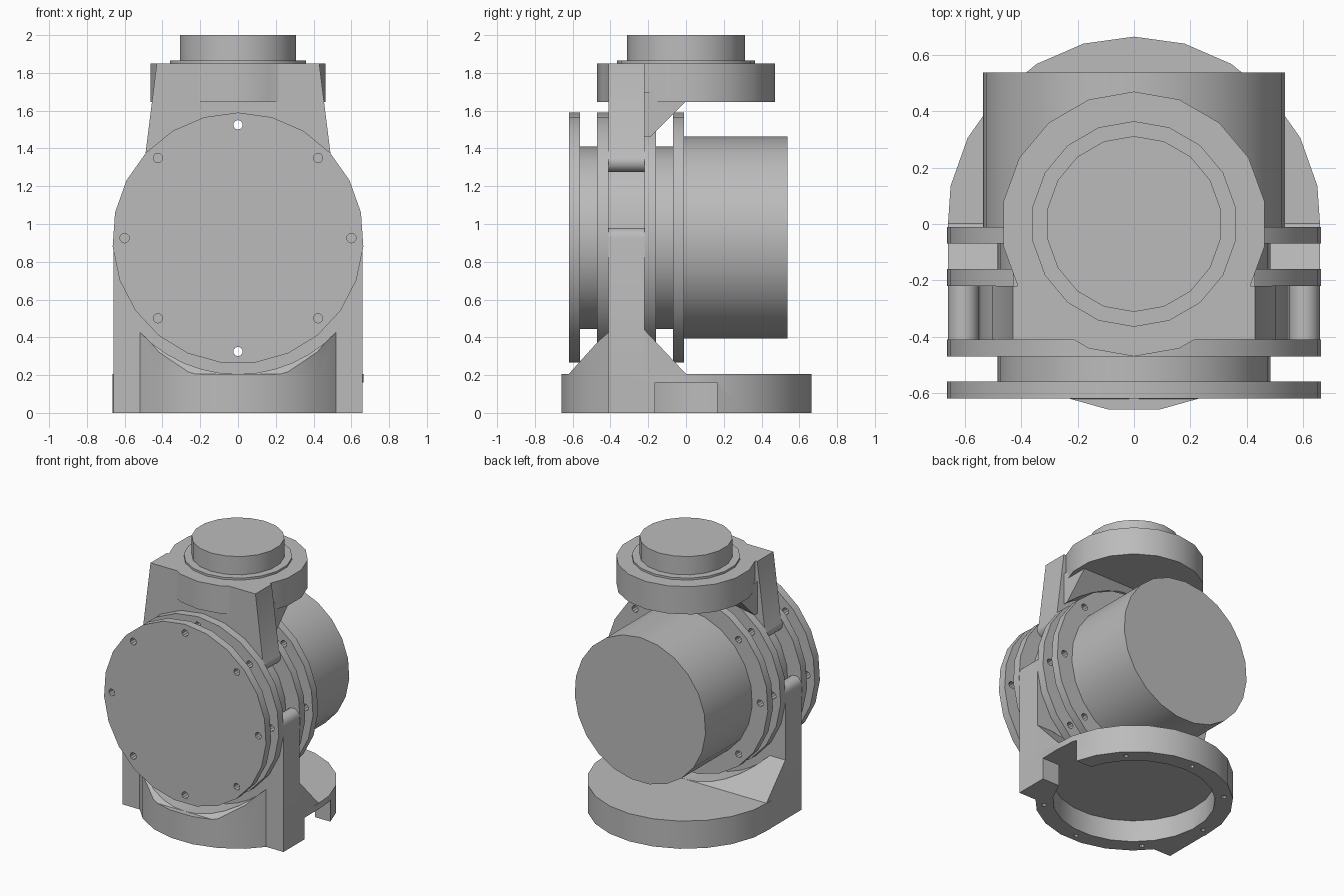
import bpy
import bmesh
import math

if "Cube" in bpy.data.objects:
    bpy.data.objects.remove(bpy.data.objects["Cube"], do_unlink=True)

grey = bpy.data.materials.new("machine grey")
grey.use_nodes = True
grey.diffuse_color = (0.5, 0.5, 0.5, 1)
grey.node_tree.nodes["Principled BSDF"].inputs["Base Color"].default_value = (0.5, 0.5, 0.5, 1)

AXLE = 0.925          # height of the horizontal axle
HUB, RIM = 0.55, 0.66  # inner and outer radius of the bracket arms
PLATE = (-0.41, -0.22)  # depth range of the bracket plates


def circle(r, n, cu=0.0, cv=0.0):
    """Regular polygon with its first corner pointing up."""
    return [(cu + r * math.sin(math.tau * i / n), cv + r * math.cos(math.tau * i / n)) for i in range(n)]


def arc(cu, cv, r, start, end, n):
    angles = [math.radians(start + (end - start) * i / n) for i in range(n + 1)]
    return [(cu + r * math.cos(a), cv + r * math.sin(a)) for a in angles]


def prism(name, outlines, axis, lo, hi):
    """Extrude one or more outlines along an axis."""
    place = {"x": lambda u, v, t: (t, u, v),
             "y": lambda u, v, t: (u, t, v),
             "z": lambda u, v, t: (u, v, t)}[axis]
    bm = bmesh.new()
    for pts in outlines:
        low = [bm.verts.new(place(u, v, lo)) for u, v in pts]
        high = [bm.verts.new(place(u, v, hi)) for u, v in pts]
        bm.faces.new(low)
        bm.faces.new(high)
        for i in range(len(pts)):
            j = (i + 1) % len(pts)
            bm.faces.new((low[i], low[j], high[j], high[i]))
    bmesh.ops.recalc_face_normals(bm, faces=bm.faces)
    mesh = bpy.data.meshes.new(name)
    bm.to_mesh(mesh)
    bm.free()
    mesh.materials.append(grey)
    obj = bpy.data.objects.new(name, mesh)
    bpy.context.collection.objects.link(obj)
    return obj


def activate(obj):
    bpy.ops.object.select_all(action="DESELECT")
    obj.select_set(True)
    bpy.context.view_layer.objects.active = obj


def combine(obj, tool, operation="DIFFERENCE"):
    """Apply a boolean and discard the tool."""
    activate(obj)
    mod = obj.modifiers.new("cut", "BOOLEAN")
    mod.operation = operation
    mod.solver = "EXACT"
    mod.object = tool
    bpy.ops.object.modifier_apply(modifier=mod.name)
    bpy.data.objects.remove(tool, do_unlink=True)


def rectangle(u0, u1, v0, v1):
    return [(u0, v0), (u1, v0), (u1, v1), (u0, v1)]


def bolt_circle(r, size, cv=0.0, count=8):
    return [circle(size, 10, u, v) for u, v in circle(r, count, 0, cv)]


def arm_end(angle, turn):
    """Rounded tip of a bracket arm, from its outer to its inner edge."""
    mid, a = (HUB + RIM) / 2, math.radians(angle)
    return arc(mid * math.cos(a), AXLE + mid * math.sin(a), (RIM - HUB) / 2,
               angle, angle + 180 * turn, 8)


def mirrored(pts):
    return [(-u, v) for u, v in reversed(pts)]


def scoop(lo, hi, r):
    return prism("scoop", [circle(r, 46, 0, AXLE)], "y", lo, hi)


parts = []

# Base: round foot with a square-sided block under the bracket
base = prism("base_ring", [circle(0.665, 23)], "z", 0, 0.205)
combine(base, prism("block", [rectangle(-RIM, RIM, PLATE[0], 0)], "z", 0, 0.205), "UNION")
parts.append(base)

# Lower bracket: U-shaped cradle
tip = arm_end(0, 1)
lower = prism("lower_bracket", [[(-RIM, 0), (RIM, 0)] + tip
                                + arc(0, AXLE, HUB, 0, -180, 24)[1:-1] + mirrored(tip)], "y", *PLATE)
parts.append(lower)

# Hollow underside, cable notch and bolt holes of the foot
for part in (base, lower):
    combine(part, prism("bore", [circle(0.545, 23)], "z", -0.1, 0.16))
combine(base, prism("notch", [rectangle(-0.165, 0.165, -0.1, 0.16)], "x", 0.4, 0.8))
combine(base, prism("holes", bolt_circle(0.605, 0.018)[:2] + bolt_circle(0.605, 0.018)[3:],
                    "z", -0.1, 0.1))

# Gussets bracing the lower bracket, hollowed to clear the flanges
front = prism("front_gusset", [[(-0.41, 0.19), (-0.41, 0.44), (-0.635, 0.19)]], "x", -0.7, 0.7)
combine(front, prism("trim", [circle(0.665, 23)], "z", 0, 1), "INTERSECT")
combine(front, scoop(-0.8, -0.4, 0.72))
back = prism("back_gusset", [[(-0.22, 0.19), (-0.22, 0.44), (0.015, 0.19)]], "x", -RIM, RIM)
combine(back, scoop(-0.23, 0.2, 0.72))
parts += [front, back]

# Upper bracket: tapered yoke gripping the hub
tip = arm_end(42, -1)
upper = prism("upper_bracket", [[(0.43, 1.85)] + tip + arc(0, AXLE, HUB, 42, 138, 16)[1:-1]
                                + mirrored(tip) + [(-0.43, 1.85)]], "y", *PLATE)
brace = prism("upper_brace", [[(-0.22, 1.43), (0, 1.65), (0, 1.7), (-0.22, 1.7)]], "x", -0.43, 0.43)
combine(brace, scoop(-0.23, 0.1, 0.69))
parts += [upper, brace]

# Top mount: plate, thin collar and output cap
mount = prism("top_mount", [circle(0.47, 18)], "z", 1.645, 1.85)
combine(mount, prism("block", [rectangle(-0.43, 0.43, *PLATE)], "z", 1.645, 1.85), "UNION")
parts.append(mount)
parts.append(prism("top_collar", [circle(0.365, 18)], "z", 1.85, 1.865))
parts.append(prism("top_cap", [circle(0.312, 18)], "z", 1.865, 2.0))

# Hub, necks and motor along the axle
for name, r, lo, hi in (("hub", HUB, -0.41, -0.22), ("front_neck", 0.485, -0.56, -0.47),
                        ("rear_neck", 0.485, -0.16, -0.07), ("motor", 0.537, -0.01, 0.537)):
    parts.append(prism(name, [circle(r, 23, 0, AXLE)], "y", lo, hi))

# Four bolted flanges
for name, lo in (("front_cover", -0.62), ("front_flange", -0.47),
                 ("rear_flange", -0.22), ("motor_flange", -0.07)):
    flange = prism(name, [circle(0.665, 23, 0, AXLE)], "y", lo, lo + 0.06)
    combine(flange, prism("holes", bolt_circle(0.6, 0.025, AXLE), "y", lo - 0.05, lo + 0.11))
    parts.append(flange)

# Through holes at the top and bottom of the brackets
for part in (upper, lower):
    combine(part, prism("holes", bolt_circle(0.6, 0.025, AXLE, 2), "y", -0.5, -0.1))

for part in parts:
    activate(part)
    bpy.ops.object.shade_smooth_by_angle(angle=math.radians(30))
